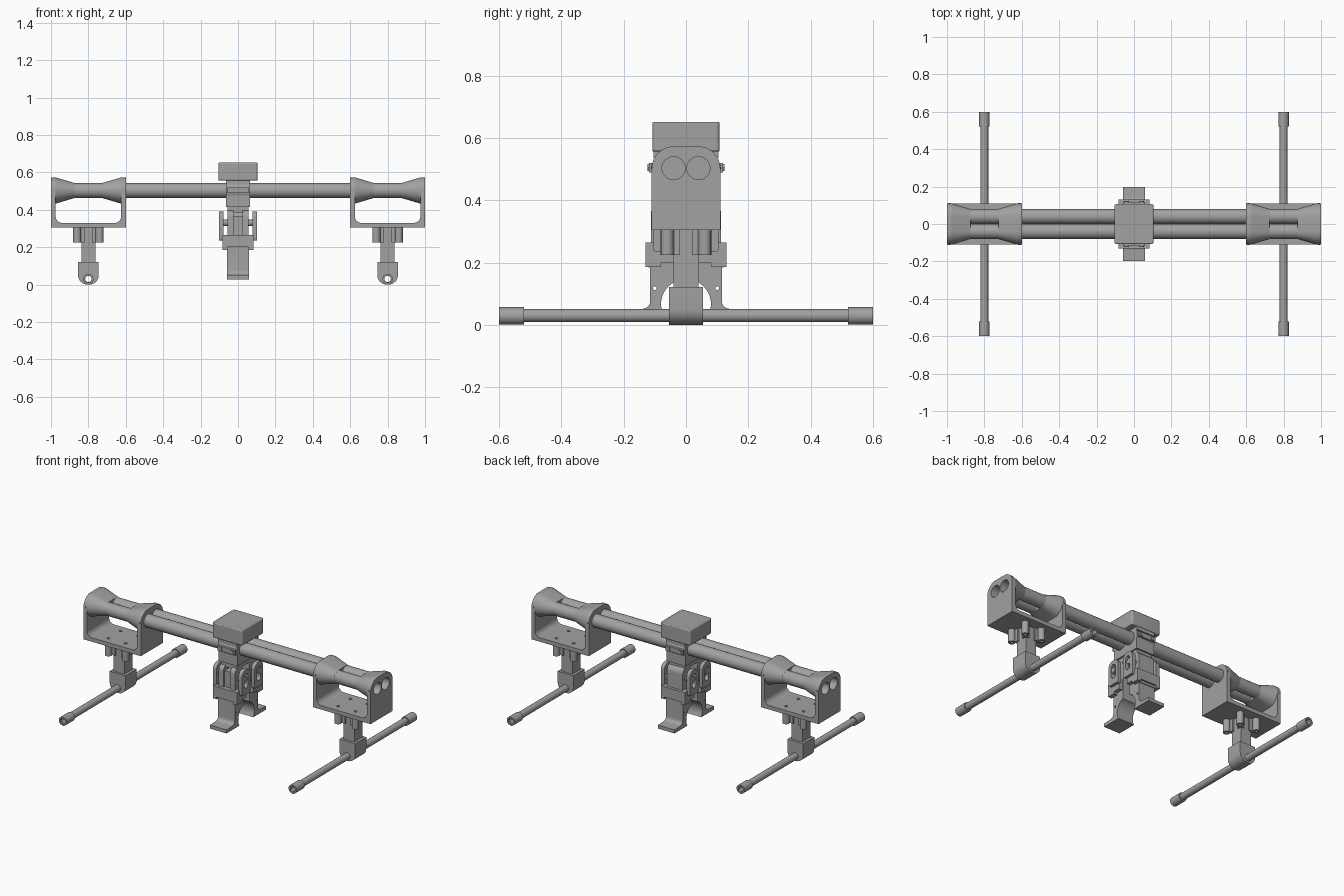
import bpy, bmesh, math
from mathutils import Vector

if "Cube" in bpy.data.objects:
    bpy.data.objects.remove(bpy.data.objects["Cube"])

grey = bpy.data.materials.new("machined grey")
grey.use_nodes = True
GREY = (0.36, 0.36, 0.36, 1)
grey.diffuse_color = GREY
grey.node_tree.nodes["Principled BSDF"].inputs["Base Color"].default_value = GREY
parts = []


# ---- helpers ----
def place(axis, t, u, v):
    """Point at t along the axis, with u and v the two other coordinates in order."""
    return {"x": (t, u, v), "y": (u, t, v), "z": (u, v, t)}[axis]


def loft(name, axis, sections, closed=False):
    """Skin between outlines given as (position, points)."""
    bm = bmesh.new()
    rings = [[bm.verts.new(place(axis, t, u, v)) for u, v in pts] for t, pts in sections]
    pairs = list(zip(rings, rings[1:]))
    if closed:
        pairs.append((rings[-1], rings[0]))
    else:
        bm.faces.new(rings[0])
        bm.faces.new(rings[-1])
    n = len(rings[0])
    for a, b in pairs:
        for i in range(n):
            j = (i + 1) % n
            bm.faces.new((a[i], a[j], b[j], b[i]))
    bmesh.ops.recalc_face_normals(bm, faces=bm.faces)
    mesh = bpy.data.meshes.new(name)
    bm.to_mesh(mesh)
    bm.free()
    mesh.materials.append(grey)
    ob = bpy.data.objects.new(name, mesh)
    bpy.context.collection.objects.link(ob)
    parts.append(ob)
    return ob


def prism(name, axis, a, b, pts):
    return loft(name, axis, [(a, pts), (b, pts)])


def arc(u, v, r, start, end, n=8):
    angles = [math.radians(start + (end - start) * i / n) for i in range(n + 1)]
    return [(u + r * math.cos(a), v + r * math.sin(a)) for a in angles]


def circle(u, v, r, n=32):
    return arc(u, v, r, 0, 360, n)[:-1]


def rect(u0, u1, v0, v1, low=0, high=0):
    """Rectangle with rounded lower and upper corners."""
    pts = []
    for u, v, su, sv, r, start in ((u0, v0, 1, 1, low, 180), (u1, v0, -1, 1, low, 270),
                                   (u1, v1, -1, -1, high, 0), (u0, v1, 1, -1, high, 90)):
        pts += arc(u + su * r, v + sv * r, r, start, start + 90) if r else [(u, v)]
    return pts


def box(name, x0, x1, y0, y1, z0, z1):
    return prism(name, "z", z0, z1, rect(x0, x1, y0, y1))


def tube(name, axis, a, b, u, v, outer, inner):
    o, i = circle(u, v, outer), circle(u, v, inner)
    return loft(name, axis, [(a, o), (b, o), (b, i), (a, i)], closed=True)


def cut(ob, *cutters):
    """Subtract the cutters, then drop them."""
    for c in cutters:
        mod = ob.modifiers.new("cut", "BOOLEAN")
        mod.operation, mod.solver, mod.object = "DIFFERENCE", "EXACT", c
    bpy.context.view_layer.update()
    mesh = bpy.data.meshes.new_from_object(ob.evaluated_get(bpy.context.evaluated_depsgraph_get()))
    ob.modifiers.clear()
    ob.data = mesh
    for c in cutters:
        parts.remove(c)
        bpy.data.objects.remove(c)


def stadium(r):
    """Outline around both main tubes."""
    return arc(TY, TZ, r, -90, 90, 16) + arc(-TY, TZ, r, 90, 270, 16)


TY, TZ, TR = 0.04, 0.503, 0.04   # main tube centres and radius

# ---- twin main tubes ----
for s in (-1, 1):
    tube("main_tube", "x", -1, 1, s * TY, TZ, TR, 0.037)


def bores():
    return [prism("bore", "x", -2, 2, circle(s * TY, TZ, TR - 0.001)) for s in (-1, 1)]


# ---- end brackets, stems and cross rods ----
for cx in (-0.8, 0.8):
    bracket = prism("end_bracket", "x", cx - 0.2, cx + 0.2,
                    rect(-0.11, 0.11, 0.305, TZ + 0.07, high=0.07))
    window = prism("window", "y", -1, 1, rect(cx - 0.175, cx + 0.175, 0.33, 0.8, low=0.035))
    holes = [prism("hole", "z", 0.25, 0.4, circle(cx + sx * 0.06, sy * 0.06, 0.009, 12))
             for sx in (-1, 1) for sy in (-1, 1)]
    cut(bracket, window, *bores(), *holes)
    for s in (-1, 1):
        socket = loft("tapered_socket", "x", [(cx + s * 0.175, stadium(0.07)),
                                              (cx + s * 0.075, stadium(0.0405))])
        cut(socket, *bores())
        for sy in (-1, 1):
            prism("set_screw", "y", sy * 0.105, sy * 0.112, circle(cx + s * 0.188, TZ + 0.005, 0.007, 12))

    # stem with four screw bosses
    box("stem", cx - 0.038, cx + 0.038, -0.04, 0.04, 0.11, 0.305)
    for sx in (-1, 1):
        for sy in (-1, 1):
            tube("screw_boss", "z", 0.225, 0.306, cx + sx * 0.06, sy * 0.06, 0.021, 0.009)
            box("boss_web", *sorted((cx + sx * 0.02, cx + sx * 0.05)),
                *sorted((sy * 0.02, sy * 0.05)), 0.225, 0.305)

    # rod holder, rod and end caps
    holder = prism("rod_holder", "y", -0.055, 0.055, rect(cx - 0.055, cx + 0.055, 0, 0.122, low=0.05))
    cut(holder, prism("bore", "y", -1, 1, circle(cx, 0.03, 0.02)))
    tube("cross_rod", "y", -0.59, 0.59, cx, 0.03, 0.021, 0.017)
    for s in (-1, 1):
        tube("rod_cap", "y", s * 0.52, s * 0.6, cx, 0.029, 0.028, 0.018)

# ---- centre clamp and motor box ----
cap = prism("motor_box", "z", 0.556, 0.652, rect(-0.105, 0.105, -0.108, 0.108, 0.012, 0.012))
bevel = cap.modifiers.new("bevel", "BEVEL")
bevel.width, bevel.segments, bevel.angle_limit = 0.006, 2, math.radians(60)
prism("clamp_body", "x", -0.065, 0.065, stadium(0.066))
box("clamp_top", -0.065, 0.065, -0.105, 0.105, 0.535, 0.557)
box("clamp_base", -0.065, 0.065, -0.1, 0.1, 0.415, 0.48)
box("clamp_flange", -0.06, 0.06, -0.118, 0.118, 0.49, 0.52)
box("clamp_neck", -0.055, 0.055, -0.09, 0.09, 0.385, 0.416)
for s in (-1, 1):
    for x in (-0.04, 0.04):
        prism("clamp_bolt", "y", s * 0.11, s * 0.123, circle(x, 0.505, 0.013, 6))

# ---- gripper: two facing arms ----
for s in (-1, 1):
    def side(pts):
        return [(s * y, z) for y, z in pts]

    # upper hinge: forked at the front, solid at the back
    knuckle = side(rect(0.03, 0.112, 0.2, 0.4, high=0.04))
    if s < 0:
        for x in (-0.04, 0.04):
            prism("hinge_fork", "x", x - 0.016, x + 0.016, knuckle)
        prism("hinge_core", "x", -0.05, 0.05, side(rect(0.03, 0.1, 0.2, 0.365)))
    else:
        prism("hinge_knuckle", "x", -0.055, 0.055, knuckle)
    prism("hinge_pin", "x", -0.098, 0.098, circle(s * 0.07, 0.33, 0.018, 20))

    # slotted side plates
    for x in (-0.089, 0.089):
        plate = prism("slotted_plate", "x", x - 0.012, x + 0.012,
                      side(rect(0.022, 0.105, 0.235, 0.39, 0.01, 0.035)))
        cut(plate, prism("slot", "x", x - 0.1, x + 0.1, side(rect(0.046, 0.082, 0.275, 0.365, 0.017, 0.017))))
        prism("plate_pin", "x", x - 0.01, x + 0.01, circle(s * 0.07, 0.33, 0.018, 20))

    # collar across the arm
    box("arm_collar", -0.083, 0.083, *sorted((s * 0.035, s * 0.13)), 0.2, 0.265)
    for x in (-0.07, 0.07):
        box("collar_ear", x - 0.013, x + 0.013, *sorted((s * 0.08, s * 0.13)), 0.186, 0.21)

    # leg with round jaw recess and flared foot
    leg = prism("gripper_leg", "x", -0.058, 0.058,
                side([(0.03, 0.21), (0.115, 0.21)] + arc(0.14, 0.077, 0.025, 180, 270)
                     + [(0.197, 0.05), (0.197, 0.028), (0.03, 0.028)]))
    cut(leg, prism("recess", "x", -1, 1, circle(0, 0.067, 0.08, 48)),
        *[prism("hole", "x", -1, 1, circle(s * 0.1, z, 0.006, 12)) for z in (0.118, 0.197)])
    prism("leg_front_panel", "y", s * 0.113, s * 0.12, rect(-0.058, 0.058, 0.185, 0.21))

# ---- smooth round surfaces, keep edges sharp ----
bpy.ops.object.select_all(action="DESELECT")
for ob in parts:
    ob.select_set(True)
bpy.context.view_layer.objects.active = parts[0]
bpy.ops.object.shade_smooth_by_angle(angle=math.radians(30))
